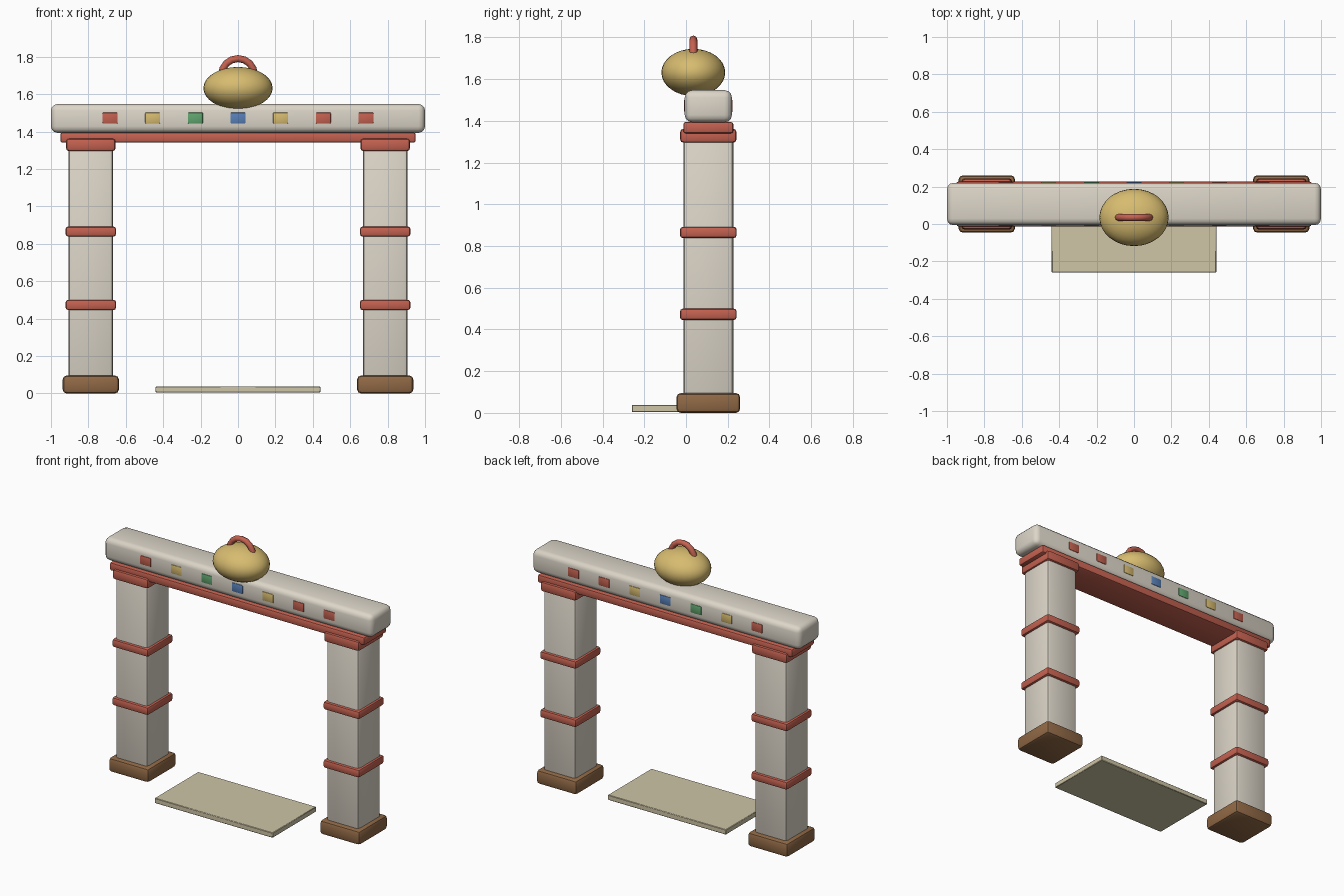
import bpy, math
from math import sin, cos, pi

if "Cube" in bpy.data.objects:
    bpy.data.objects.remove(bpy.data.objects["Cube"])

MATS = {}
COLOURS = {
    "stone": (0.72, 0.67, 0.58), "red": (0.55, 0.12, 0.08), "brown": (0.28, 0.14, 0.06),
    "gold": (0.68, 0.50, 0.16), "green": (0.12, 0.38, 0.16), "blue": (0.10, 0.22, 0.48),
    "sand": (0.62, 0.56, 0.38),
}
YC = 0.107   # depth centre of the arch
PX = 0.787   # pillar centre distance


def paint(ob, colour):
    if colour not in MATS:
        m = bpy.data.materials.new(colour)
        m.diffuse_color = (*COLOURS[colour], 1)
        m.use_nodes = True
        m.node_tree.nodes["Principled BSDF"].inputs["Base Color"].default_value = m.diffuse_color
        MATS[colour] = m
    ob.data.materials.append(MATS[colour])


def box(name, x, y, z0, z1, w, d, colour, bevel=0.0, seg=2):
    bpy.ops.mesh.primitive_cube_add(size=1, location=(x, y, (z0 + z1) / 2))
    ob = bpy.context.object
    ob.name = name
    ob.scale = (w, d, z1 - z0)
    bpy.ops.object.transform_apply(location=False, rotation=False, scale=True)
    if bevel:
        mod = ob.modifiers.new("bevel", "BEVEL")
        mod.width = bevel
        mod.segments = seg
        bpy.ops.object.modifier_apply(modifier="bevel")
        bpy.ops.object.shade_smooth_by_angle(angle=math.radians(40))
    paint(ob, colour)
    return ob


# Pillars with foot, bands and cap
for side, s in (("left", -1), ("right", 1)):
    x = s * PX
    box(side + "_pillar", x, YC, 0.003, 1.32, 0.24, 0.24, "stone", 0.02)
    box(side + "_foot", x, YC, 0.0, 0.095, 0.30, 0.305, "brown", 0.02)
    box(side + "_lower_band", x, YC, 0.445, 0.50, 0.27, 0.272, "red", 0.014)
    box(side + "_upper_band", x, YC, 0.838, 0.892, 0.27, 0.272, "red", 0.014)
    box(side + "_cap", x, YC, 1.295, 1.362, 0.265, 0.27, "red", 0.016)

# Lintel and the red strip below it
box("lintel_strip", 0, YC, 1.34, 1.395, 1.90, 0.24, "red", 0.012)
box("lintel", 0, YC, 1.393, 1.547, 2.0, 0.226, "stone", 0.035, 3)

# Coloured inlays on both faces
for i, c in enumerate(["red", "gold", "green", "blue", "gold", "red", "red"]):
    for face, s in (("front", -1), ("back", 1)):
        box(f"{face}_inlay_{i + 1}", (i - 3) * 0.228, YC + s * 0.109,
            1.442, 1.502, 0.082, 0.016, c, 0.006)

# Golden pot on top
bpy.ops.mesh.primitive_uv_sphere_add(segments=32, ring_count=16, radius=1, location=(0, 0.035, 1.632))
pot = bpy.context.object
pot.name = "pot"
pot.scale = (0.185, 0.153, 0.113)
bpy.ops.object.transform_apply(location=False, rotation=False, scale=True)
bpy.ops.object.shade_smooth()
paint(pot, "gold")

# Arched handle
cu = bpy.data.curves.new("handle", "CURVE")
cu.dimensions = "3D"
cu.bevel_depth = 0.019
cu.bevel_resolution = 2
cu.use_fill_caps = True
sp = cu.splines.new("POLY")
sp.points.add(8)
for i, p in enumerate(sp.points):
    a = pi * i / 8
    p.co = (0.088 * cos(a), 0.035, 1.70 + 0.09 * sin(a), 1)
handle = bpy.data.objects.new("handle", cu)
bpy.context.collection.objects.link(handle)
paint(handle, "red")

# Threshold mat
box("mat", 0, -0.028, 0.004, 0.038, 0.88, 0.464, "sand", 0.003, 1)
